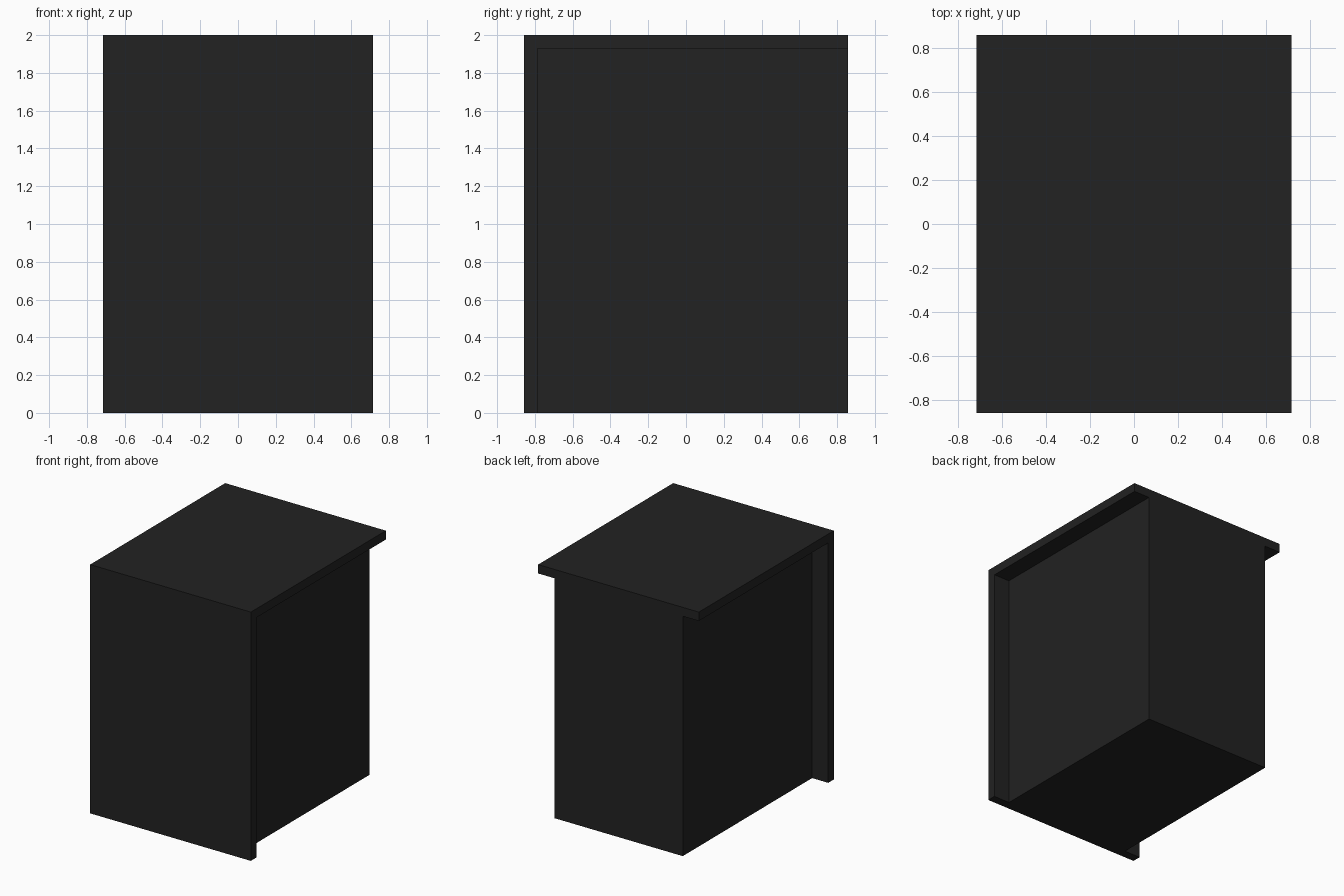
import bpy, bmesh

if "Cube" in bpy.data.objects:
    bpy.data.objects.remove(bpy.data.objects["Cube"])

U = 1 / 14                      # model sits on a 20 x 24 x 28 unit grid
W, D, H = 10 * U, 12 * U, 2.0   # half width, half depth, height
T = U                           # shell thickness
B = 8 * U                       # half width of the inset body

mat = bpy.data.materials.new("charcoal_black")
mat.diffuse_color = (0.016, 0.016, 0.016, 1)
mat.use_nodes = True
mat.node_tree.nodes["Principled BSDF"].inputs["Base Color"].default_value = mat.diffuse_color


def prism(name, profile, half_w):
    """Extrude a side (y, z) profile across x."""
    bm = bmesh.new()
    face = bm.faces.new([bm.verts.new((-half_w, y, z)) for y, z in profile])
    ext = bmesh.ops.extrude_face_region(bm, geom=[face])
    verts = [g for g in ext["geom"] if isinstance(g, bmesh.types.BMVert)]
    bmesh.ops.translate(bm, verts=verts, vec=(2 * half_w, 0, 0))
    bmesh.ops.recalc_face_normals(bm, faces=bm.faces)
    me = bpy.data.meshes.new(name)
    bm.to_mesh(me)
    bm.free()
    me.materials.append(mat)
    ob = bpy.data.objects.new(name, me)
    bpy.context.collection.objects.link(ob)
    return ob


# wide front panel and top slab in one L-shaped piece
shell = prism("front_and_top_shell",
              [(-D, 0), (-D, H), (D, H), (D, H - T), (-D + T, H - T), (-D + T, 0)], W)

# narrower solid body, tucked behind the panel and below the slab
body = prism("body", [(-D + T, 0), (-D + T, H - T), (D, H - T), (D, 0)], B)

# fuse both into one clean solid
mod = shell.modifiers.new("fuse", "BOOLEAN")
mod.operation = "UNION"
mod.solver = "EXACT"
mod.object = body
bpy.context.view_layer.objects.active = shell
bpy.ops.object.modifier_apply(modifier=mod.name)
bpy.data.objects.remove(body)
shell.name = "cabinet_block"
